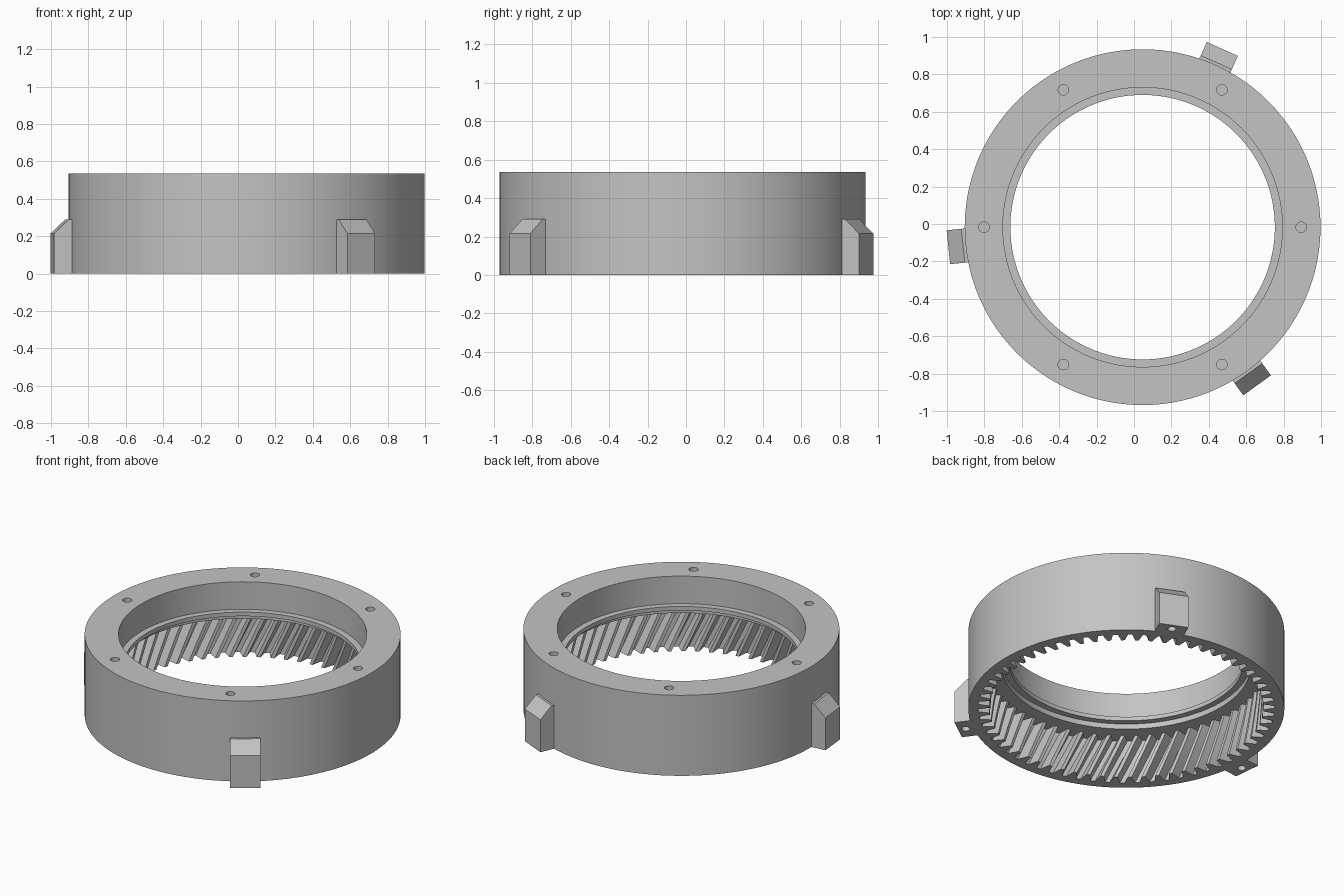
import bpy, bmesh, math
from mathutils import Matrix

if "Cube" in bpy.data.objects:
    bpy.data.objects.remove(bpy.data.objects["Cube"])

CX, CY = 0.046, -0.017            # ring axis
TEETH, TIP, ROOT = 62, 0.825, 0.892
FLOOR, HEIGHT, OUTER = 0.29, 0.535, 0.951
TWIST = 1.5                       # helix twist over the tooth height, in teeth
N = TEETH * 4
PITCH = 2 * math.pi / TEETH

grey = bpy.data.materials.new("light_grey")
grey.diffuse_color = (0.55, 0.55, 0.55, 1)
grey.use_nodes = True
grey.node_tree.nodes["Principled BSDF"].inputs["Base Color"].default_value = grey.diffuse_color


def make_object(name, bm):
    bmesh.ops.recalc_face_normals(bm, faces=bm.faces)
    mesh = bpy.data.meshes.new(name)
    bm.to_mesh(mesh)
    bm.free()
    mesh.materials.append(grey)
    obj = bpy.data.objects.new(name, mesh)
    bpy.context.collection.objects.link(obj)
    return obj


def cut_holes(obj, holes):
    """Drill vertical holes given as (x, y, z_low, z_high, radius)."""
    bm = bmesh.new()
    for x, y, lo, hi, r in holes:
        bmesh.ops.create_cone(bm, cap_ends=True, segments=32, radius1=r, radius2=r,
                              depth=hi - lo,
                              matrix=Matrix.Translation((x, y, (lo + hi) / 2)))
    cutter = make_object("hole_cutter", bm)
    cutter.hide_render = True
    mod = obj.modifiers.new("holes", 'BOOLEAN')
    mod.operation = 'DIFFERENCE'
    mod.solver = 'EXACT'
    mod.object = cutter
    bpy.context.view_layer.objects.active = obj
    bpy.ops.object.modifier_apply(modifier=mod.name)
    bpy.data.objects.remove(cutter)


def shade(obj):
    bpy.ops.object.select_all(action='DESELECT')
    obj.select_set(True)
    bpy.context.view_layer.objects.active = obj
    bpy.ops.object.shade_smooth_by_angle(angle=math.radians(25))


# Ring body: lathed walls joined to a helical internal gear
bm = bmesh.new()


def circle(r, z):
    return [bm.verts.new((r * math.cos(i * PITCH / 4), r * math.sin(i * PITCH / 4), z))
            for i in range(N)]


def tooth_loop(z):
    loop = []
    for t in range(TEETH):
        for frac, r in ((0.16, ROOT), (0.37, TIP), (0.63, TIP), (0.84, ROOT)):
            a = (t + frac - 0.125 - TWIST * z / FLOOR) * PITCH
            loop.append(bm.verts.new((r * math.cos(a), r * math.sin(a), z)))
    return loop


def bridge(a, b, shift=0):
    for i in range(N):
        j = i + 1
        bm.faces.new((a[i], a[j % N], b[(j + shift) % N], b[(i + shift) % N]))


rows = 8
teeth = [tooth_loop(FLOOR * k / rows) for k in range(rows + 1)]
# recess floor, retaining lip, upper bore, top face, outer wall
walls = [circle(r, z) for r, z in ((0.747, FLOOR), (0.747, 0.325), (0.707, 0.325),
                                   (0.707, 0.352), (0.747, 0.352), (0.747, HEIGHT),
                                   (OUTER, HEIGHT), (OUTER, 0))]
for a, b in zip(teeth, teeth[1:]):
    bridge(a, b)
bridge(teeth[-1], walls[0], -round(TWIST * 4))
for a, b in zip(walls, walls[1:]):
    bridge(a, b)
bridge(walls[-1], teeth[0])
ring = make_object("ring_gear_body", bm)

# Six screw holes in the top face
cut_holes(ring, [(0.848 * math.cos(k * math.pi / 3), 0.848 * math.sin(k * math.pi / 3),
                  HEIGHT - 0.13, HEIGHT + 0.1, 0.028) for k in range(6)])
ring.location = (CX, CY, 0)
shade(ring)

# Three mounting lugs with sloped tops and a hole underneath
LUG = ((0.944, 0), (1.044, 0), (1.044, 0.215), (0.965, 0.29), (0.944, 0.29))
for k in range(3):
    bm = bmesh.new()
    left = [bm.verts.new((r, -0.091, z)) for r, z in LUG]
    right = [bm.verts.new((r, 0.091, z)) for r, z in LUG]
    bm.faces.new(left)
    bm.faces.new(right)
    for i in range(len(LUG)):
        j = (i + 1) % len(LUG)
        bm.faces.new((left[i], left[j], right[j], right[i]))
    lug = make_object(f"mounting_lug_{k + 1}", bm)
    cut_holes(lug, [(0.997, 0, -0.1, 0.13, 0.025)])
    lug.location = (CX, CY, 0)
    lug.rotation_euler.z = math.radians(65.9 + 120 * k)
    shade(lug)
